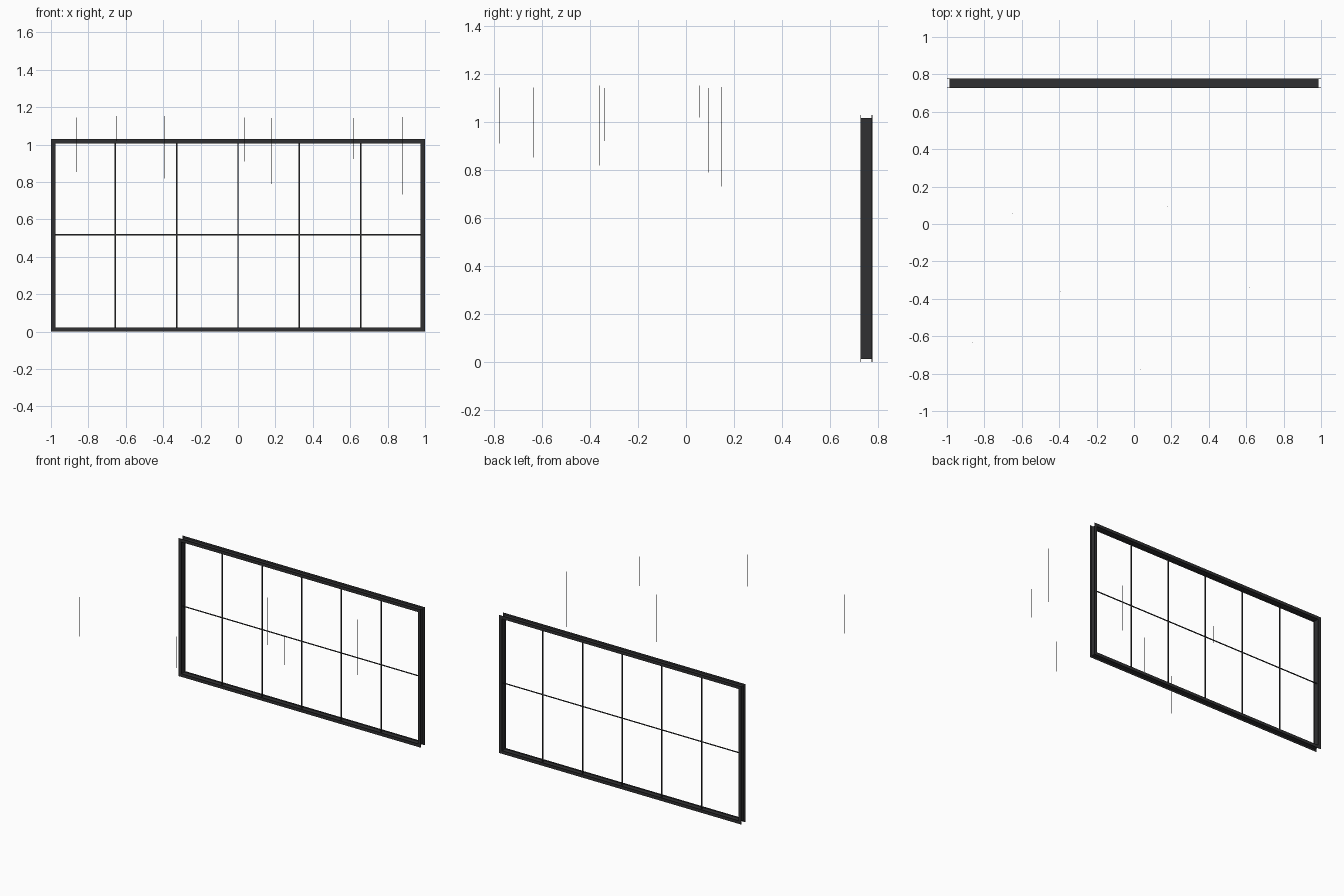
import bpy, bmesh
from mathutils import Vector

if "Cube" in bpy.data.objects:
    bpy.data.objects.remove(bpy.data.objects["Cube"])

W, H = 1.0, 1.03            # half width and height of the frame
Y0, Y1 = 0.727, 0.777       # front and back of the frame
YM = (Y0 + Y1) / 2

dark = bpy.data.materials.new("dark_metal")
dark.diffuse_color = (0.03, 0.03, 0.032, 1)
dark.use_nodes = True
dark.node_tree.nodes["Principled BSDF"].inputs["Base Color"].default_value = dark.diffuse_color


def finish(bm, name):
    bmesh.ops.recalc_face_normals(bm, faces=bm.faces)
    me = bpy.data.meshes.new(name)
    bm.to_mesh(me)
    bm.free()
    me.materials.append(dark)
    ob = bpy.data.objects.new(name, me)
    bpy.context.collection.objects.link(ob)
    return ob


def ring(name, inset, width, ya, yb):
    """Mitred rectangular ring, set in from the frame outline."""
    bm = bmesh.new()
    loops = []
    for d, y in ((inset, ya), (inset + width, ya), (inset + width, yb), (inset, yb)):
        x, lo, hi = W - d, d, H - d
        loops.append([bm.verts.new((px, y, pz)) for px, pz in
                      ((-x, lo), (x, lo), (x, hi), (-x, hi))])
    for i in range(4):
        a, b = loops[i], loops[(i + 1) % 4]
        for j in range(4):
            k = (j + 1) % 4
            bm.faces.new((a[j], a[k], b[k], b[j]))
    return finish(bm, name)


def box(name, center, size):
    bm = bmesh.new()
    bmesh.ops.create_cube(bm, size=1)
    for v in bm.verts:
        v.co = Vector(center) + v.co * Vector(size)
    return finish(bm, name)


# I-beam frame: front and back flanges joined by a web
ring("front_flange", 0, 0.023, Y0, Y0 + 0.003)
ring("back_flange", 0, 0.023, Y1 - 0.003, Y1)
ring("frame_web", 0.0125, 0.003, Y0 + 0.003, Y1 - 0.003)

# Glazing bars
for i in range(-2, 3):
    box(f"vertical_bar_{i + 3}", (i * 0.328, YM, H / 2), (0.007, 0.008, H - 0.03))
box("horizontal_bar", (0, YM, 0.518), (2 * W - 0.03, 0.006, 0.006))

# Thin hanging wires: x, y, bottom, top
wires = [(-0.865, -0.634, 0.853, 1.145), (-0.652, 0.057, 1.02, 1.153),
         (0.036, -0.776, 0.91, 1.145), (0.18, 0.095, 0.79, 1.143),
         (0.62, -0.338, 0.922, 1.143), (0.882, 0.147, 0.732, 1.147),
         (-0.395, -0.362, 0.82, 1.153)]
for i, (x, y, lo, hi) in enumerate(wires):
    bm = bmesh.new()
    bmesh.ops.create_cone(bm, cap_ends=True, segments=8, radius1=0.0013,
                          radius2=0.0013, depth=hi - lo)
    bmesh.ops.translate(bm, verts=bm.verts, vec=(x, y, (lo + hi) / 2))
    finish(bm, f"hanging_wire_{i + 1}")
